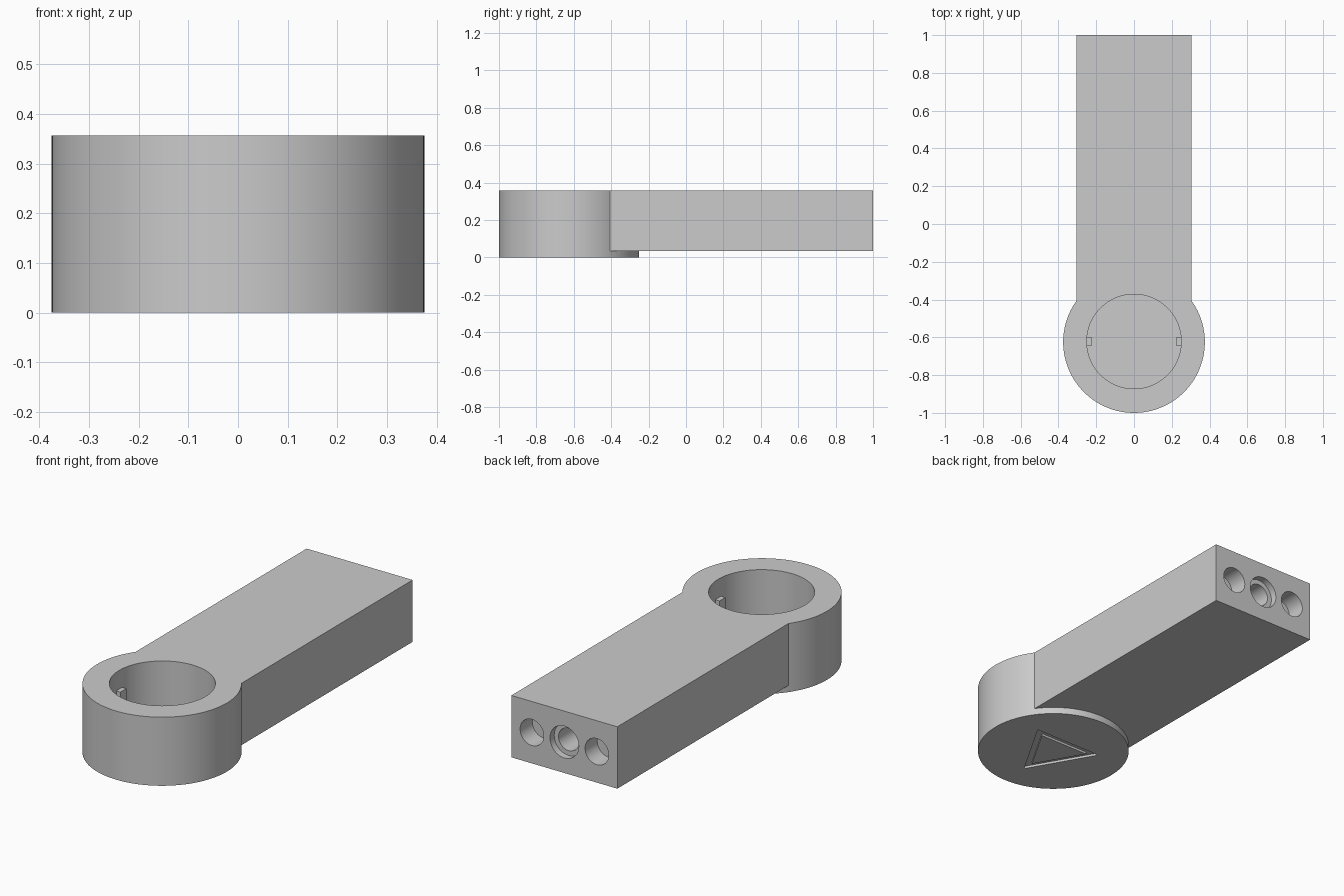
import bpy, bmesh, math
from mathutils import Matrix

if "Cube" in bpy.data.objects:
    bpy.data.objects.remove(bpy.data.objects["Cube"])

HEIGHT, UNDERSIDE = 0.357, 0.035
RING_Y, BACK_Y = -0.625, 1.0
MID_Z = (HEIGHT + UNDERSIDE) / 2


def prism(name, points, z0, z1, matrix=Matrix()):
    """Extrude a counter-clockwise outline from z0 to z1."""
    bm = bmesh.new()
    low = bm.faces.new([bm.verts.new((x, y, z0)) for x, y in points])
    ext = bmesh.ops.extrude_face_region(bm, geom=[low], use_keep_orig=True)
    top = [g for g in ext["geom"] if isinstance(g, bmesh.types.BMVert)]
    bmesh.ops.translate(bm, verts=top, vec=(0, 0, z1 - z0))
    bmesh.ops.recalc_face_normals(bm, faces=bm.faces)
    bm.transform(matrix)
    mesh = bpy.data.meshes.new(name)
    bm.to_mesh(mesh)
    bm.free()
    ob = bpy.data.objects.new(name, mesh)
    bpy.context.collection.objects.link(ob)
    return ob


def ngon(r, n, cx=0.0, cy=0.0, start=0.0):
    return [(cx + r * math.cos(start + math.tau * i / n),
             cy + r * math.sin(start + math.tau * i / n)) for i in range(n)]


def rect(x0, x1, y0, y1):
    return [(x0, y0), (x1, y0), (x1, y1), (x0, y1)]


def combine(target, tool, operation):
    """Apply a boolean and discard the tool object."""
    tool.hide_render = True
    mod = target.modifiers.new("bool", "BOOLEAN")
    mod.operation, mod.solver, mod.object = operation, "EXACT", tool
    bpy.context.view_layer.objects.active = target
    bpy.ops.object.modifier_apply(modifier=mod.name)
    bpy.data.objects.remove(tool)


# Round head joined to the straight arm
body = prism("arm_body", ngon(0.375, 128, 0, RING_Y), 0, HEIGHT)
arm = prism("arm", rect(-0.305, 0.305, RING_Y, BACK_Y), UNDERSIDE, HEIGHT)
combine(body, arm, "UNION")

# Blind bore in the head
bore = prism("bore", ngon(0.25, 96, 0, RING_Y + 0.003), 0.05, HEIGHT + 0.1)
combine(body, bore, "DIFFERENCE")

# Two small keys on the bore wall
for side in (-1, 1):
    x0, x1 = sorted((side * 0.225, side * 0.27))
    key = prism("bore_key", rect(x0, x1, -0.645, -0.597), 0.04, 0.26)
    combine(body, key, "UNION")

# Holes in the end face: two plain sockets and a counterbored centre hole
for x, radius, depth in ((-0.187, 0.068, 0.1), (0.187, 0.068, 0.1),
                         (0, 0.083, 0.035), (0, 0.058, 0.3)):
    place = Matrix.Translation((x, BACK_Y, MID_Z)) @ Matrix.Rotation(math.pi / 2, 4, "X")
    hole = prism("end_hole", ngon(radius, 48), -0.05, depth, place)
    combine(body, hole, "DIFFERENCE")

# Triangular groove in the underside of the head
groove = prism("groove", ngon(0.226, 3, 0, RING_Y, -math.pi / 2), -0.05, 0.012)
island = prism("groove_island", ngon(0.165, 3, 0, RING_Y, -math.pi / 2), -0.1, 0.1)
combine(groove, island, "DIFFERENCE")
combine(body, groove, "DIFFERENCE")

# Smooth walls with crisp edges
bpy.ops.object.select_all(action="DESELECT")
body.select_set(True)
bpy.context.view_layer.objects.active = body
bpy.ops.object.shade_smooth_by_angle(angle=math.radians(30))
